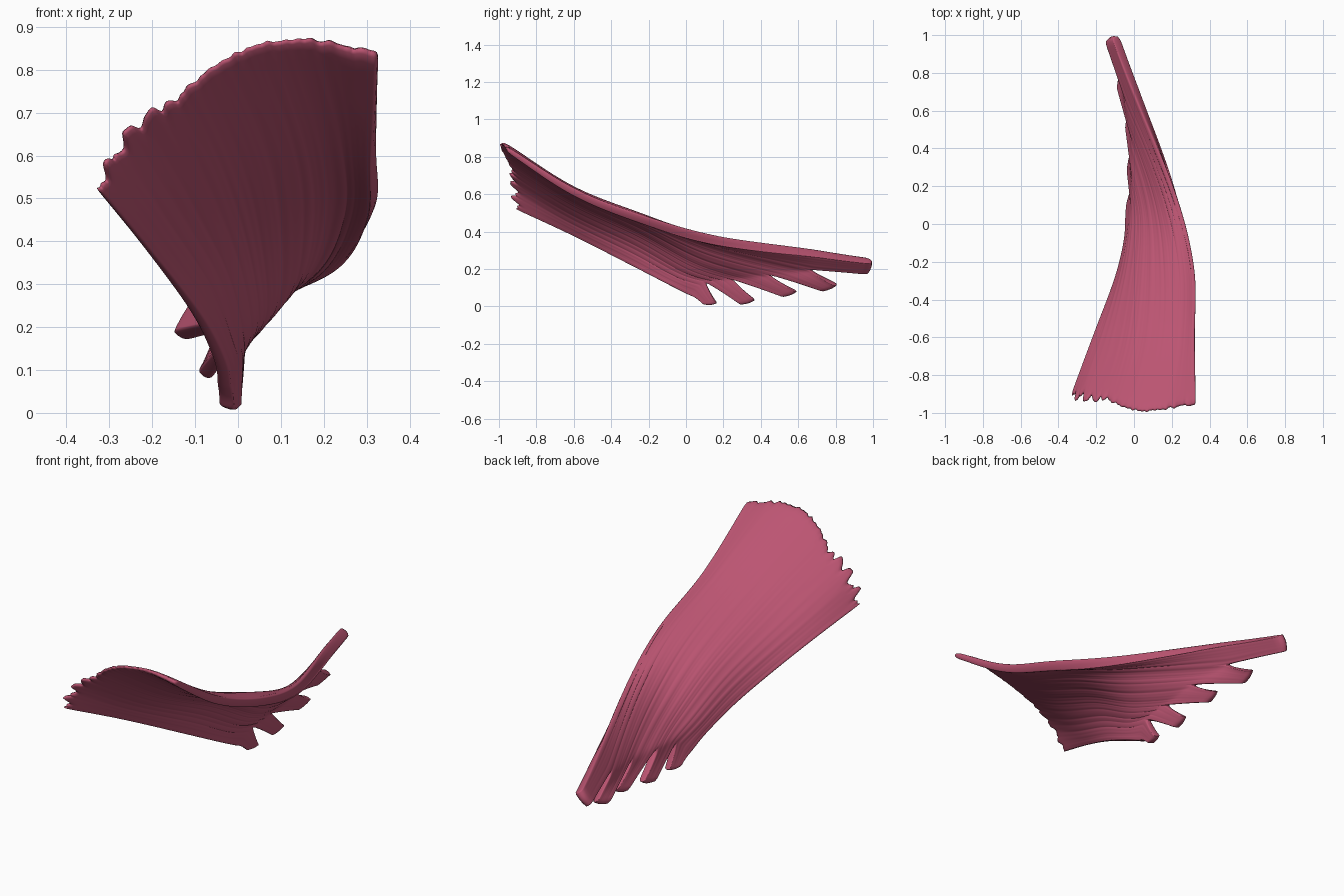
import bpy, bmesh, math, random
from mathutils import Vector

random.seed(4)
if "Cube" in bpy.data.objects:
    bpy.data.objects.remove(bpy.data.objects["Cube"])

COLS, ROWS = 16, 6      # columns per finger strip, rows between sections

# Cross-sections from the broad frayed end to the roots of the fingers,
# each running from the lower edge to the upper edge
SECTIONS = [
    [(-.335, -.925, .53), (-.26, -.93, .655), (-.12, -.945, .76),
     (.01, -.995, .852), (.17, -.985, .875), (.328, -.955, .838)],
    [(-.212, -.6, .38), (-.15, -.62, .475), (-.03, -.62, .555),
     (.1, -.62, .61), (.23, -.61, .63), (.318, -.6, .61)],
    [(-.095, -.3, .225), (-.055, -.28, .31), (.02, -.25, .38),
     (.12, -.23, .432), (.235, -.23, .475), (.312, -.24, .465)],
    [(-.042, -.1, .12), (-.014, -.04, .178), (.038, .03, .222),
     (.097, .1, .27), (.16, .16, .328), (.215, .17, .35)],
    [(-.032, .02, .06), (-.004, .105, .13), (.0, .245, .15),
     (.0, .445, .173), (-.035, .66, .203), (.015, .7, .285)],
]
# Lower and upper corner of each finger tip
TIPS = [
    [(-.027, .095, .012), (-.008, .165, .016)],
    [(-.024, .295, .009), (-.01, .37, .034)],
    [(-.034, .525, .052), (-.02, .595, .08)],
    [(-.082, .735, .084), (-.062, .81, .115)],
    [(-.143, .975, .178), (-.098, .996, .244)],
]


def spline(a, b, c, d, t):
    """Smooth curve between b and c."""
    return 0.5 * (2 * b + (c - a) * t + (2 * a - 5 * b + 4 * c - d) * t * t
                  + (3 * b - a - 3 * c + d) * t ** 3)


def across(section, strip, t):
    pts = [Vector(p) for p in section]
    pts = [2 * pts[0] - pts[1]] + pts + [2 * pts[-1] - pts[-2]]
    return spline(*pts[strip:strip + 4], t)


# Ragged fringe and shallow fibre grooves, one value per column
total = len(TIPS) * COLS + 1
fringe = [random.uniform(-.045, .025) if i < total * .36 else random.uniform(-.014, .008)
          for i in range(total)]
fringe[0] = fringe[-1] = 0
groove = [random.uniform(-.002, .002) for i in range(total)]
outward = Vector((-.6, 0, .8))


def fibre(strip, column):
    """Points of one fibre, from the frayed edge to the finger tip."""
    t = column / COLS
    index = strip * COLS + column
    pts = [across(s, strip, t) for s in SECTIONS]
    pts[0] += (pts[0] - pts[1]).normalized() * fringe[index]
    root = pts[4]
    ctrl = [2 * pts[0] - pts[1]] + pts + [root + (root - pts[3]) * .5]
    path = []
    for k in range(4):
        path += [spline(*ctrl[k:k + 4], r / ROWS) for r in range(ROWS)]
    # Finger: narrows quickly at its root, then runs on to a blunt tip
    low, high = (Vector(p) for p in TIPS[strip])
    tip_mid = (low + high) / 2
    root_mid = across(SECTIONS[4], strip, .5)
    tip = low.lerp(high, t)
    tip += (tip_mid - root_mid).normalized() * .008 * math.sin(math.pi * t)
    for r in range(ROWS + 1):
        f = r / ROWS
        path.append(root_mid.lerp(tip_mid, f)
                    + (root - root_mid).lerp(tip - tip_mid, f * (1.7 - .7 * f)))
    last = len(path) - 1
    return [p + outward * groove[index] * math.sin(math.pi * j / last)
            for j, p in enumerate(path)]


def fullness(across_pos, along):
    """Relative thickness: thin frayed end, full fingers and upper margin."""
    margin = max(0, across_pos - .75) / .25
    return .28 + .24 * along + .36 * margin * math.sin(math.pi * (.1 + .7 * along))


# Sheet: five strips joined along their shared fibres, free at the fingers
bm = bmesh.new()
weight = bm.verts.layers.deform.verify()
for strip in range(len(TIPS)):
    grid = []
    for c in range(COLS + 1):
        path = fibre(strip, c)
        column = [bm.verts.new(p) for p in path]
        for j, v in enumerate(column):
            v[weight][0] = fullness((strip + c / COLS) / len(TIPS), j / (len(path) - 1))
        grid.append(column)
    for a, b in zip(grid, grid[1:]):
        for j in range(len(a) - 1):
            bm.faces.new((a[j], a[j + 1], b[j + 1], b[j]))
bmesh.ops.remove_doubles(bm, verts=bm.verts, dist=.0003)
bmesh.ops.recalc_face_normals(bm, faces=bm.faces)
mesh = bpy.data.meshes.new("muscle_sheet")
bm.to_mesh(mesh)
bm.free()
sheet = bpy.data.objects.new("muscle_sheet", mesh)
bpy.context.collection.objects.link(sheet)

# Thickness and rounded rims
if not sheet.vertex_groups:
    sheet.vertex_groups.new(name="fullness")
solid = sheet.modifiers.new("thickness", 'SOLIDIFY')
solid.thickness = .07
solid.offset = 0
solid.vertex_group = sheet.vertex_groups[0].name
sub = sheet.modifiers.new("rounding", 'SUBSURF')
sub.levels = sub.render_levels = 1

# Colour
mat = bpy.data.materials.new("muscle_pink")
mat.use_nodes = True
mat.diffuse_color = (.5, .09, .168, 1)
bsdf = next(n for n in mat.node_tree.nodes if n.type == 'BSDF_PRINCIPLED')
bsdf.inputs["Base Color"].default_value = mat.diffuse_color
bsdf.inputs["Roughness"].default_value = .7
mesh.materials.append(mat)

mesh.polygons.foreach_set("use_smooth", [True] * len(mesh.polygons))
mesh.update()
